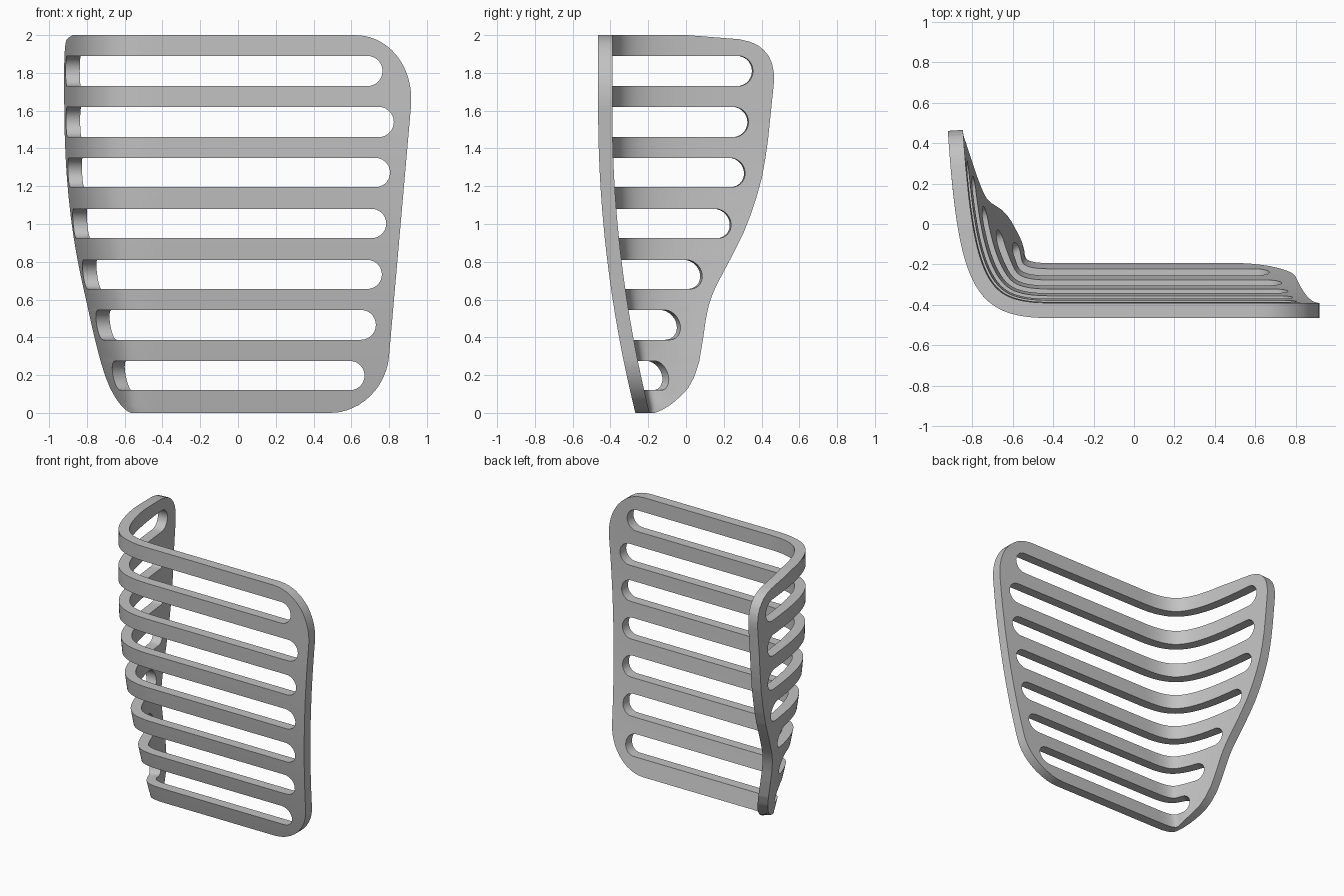
import bpy, bmesh
from math import cos, sin, pi, sqrt
from mathutils import Vector
from mathutils.geometry import interpolate_bezier

cube = bpy.data.objects.get("Cube")
if cube:
    bpy.data.objects.remove(cube)

THICK = 0.075
FRONT_Y, BEND_X = -0.465, -0.42

# Horizontal section of the bent sheet: straight front, then a curved side
side = interpolate_bezier(Vector((BEND_X, FRONT_Y)), Vector((-0.8, FRONT_Y)),
                          Vector((-0.87, -0.3)), Vector((-0.922, 0.48)), 80)
side = [Vector(p[:2]) for p in side]
normals, lengths = [], [0]
for i, p in enumerate(side):
    d = (side[min(i + 1, len(side) - 1)] - side[max(i - 1, 0)]).normalized()
    normals.append(Vector((d.y, -d.x)))
    if i:
        lengths.append(lengths[-1] + (p - side[i - 1]).length)


def lerp(a, b, f):
    return a + (b - a) * f


def table(points, z):
    """Piecewise linear lookup of (z, value) pairs."""
    for (z0, v0), (z1, v1) in zip(points, points[1:]):
        if z <= z1:
            return lerp(v0, v1, max(0, (z - z0) / (z1 - z0)))
    return points[-1][1]


def place(t, z, depth):
    """Point on the sheet: t runs along the section, depth goes inward."""
    lean = 0.197 * max(0, 1 - z / 1.6) ** 2
    if t >= BEND_X:
        return Vector((t, FRONT_Y + lean + depth, z))
    s = BEND_X - t
    i = 0
    while i < len(side) - 2 and lengths[i + 1] < s:
        i += 1
    f = (s - lengths[i]) / (lengths[i + 1] - lengths[i])
    n = normals[i].lerp(normals[i + 1], min(f, 1))
    p = side[i].lerp(side[i + 1], f) + n * depth
    return Vector((p.x + n.x * lean, p.y + lean, z))


def t_at_y(y, z):
    lo, hi = -1.8, BEND_X
    for _ in range(40):
        mid = (lo + hi) / 2
        if place(mid, z, THICK / 2).y > y:
            lo = mid
        else:
            hi = mid
    return lo


def corner(u):
    """Drop of a quarter ellipse, from 0 at u <= 0 to 1 at u = 1."""
    return 1 - sqrt(1 - min(1, max(0, u)) ** 2)


def front_edge(z):
    """Slanted front edge with a rounded corner at each end."""
    return 0.773 + 0.088 * z - 0.28 * corner(1 - z / 0.3) - 0.33 * corner((z - 1.62) / 0.38)


# Outline of the side edge as (z, y)
side_edge = [(0, -0.2), (0.015, -0.155), (0.04, -0.105), (0.08, -0.05), (0.13, 0.0),
             (0.19, 0.035), (0.27, 0.062), (0.4, 0.085), (0.5, 0.1), (0.57, 0.115), (0.64, 0.14),
             (0.7, 0.17), (0.85, 0.25), (0.95, 0.3), (1.05, 0.34), (1.15, 0.373), (1.25, 0.4),
             (1.35, 0.418), (1.45, 0.432), (1.75, 0.463), (1.8, 0.463), (1.85, 0.453),
             (1.89, 0.435), (1.92, 0.41), (1.945, 0.38), (1.965, 0.335), (1.978, 0.28), (2, 0)]

# Slots: bottom, top, front tip x, side tip y
slots = [(0.12, 0.275, 0.67, -0.11), (0.387, 0.545, 0.73, -0.04), (0.656, 0.81, 0.762, 0.08),
         (0.925, 1.08, 0.785, 0.235), (1.195, 1.35, 0.805, 0.31), (1.46, 1.62, 0.825, 0.328),
         (1.73, 1.89, 0.765, 0.352)]

# Rows from bottom to top: height, slot ends, whether the slot is open above
rows, ends_left, ends_right = [], [], []
ARC = 14
for z0, z1, x_tip, y_tip in slots:
    r, zc = (z1 - z0) / 2, (z0 + z1) / 2
    t_tip = t_at_y(y_tip, zc)
    for k in range(ARC + 1):
        a = pi * k / ARC
        z = zc - r * cos(a)
        rows.append((z, k < ARC))
        ends_left.append((z, t_tip + r * (1 - sin(a))))
        ends_right.append((z, x_tip - r * (1 - sin(a))))
for (_, low, *_), (high, *_) in zip(slots, slots[1:]):
    rows += [(lerp(low, high, f), False) for f in (0.25, 0.5, 0.75)]
rows += [(z, False) for z in (0, 0.004, 0.015, 0.04, 0.065, 0.09,
                              1.92, 1.945, 1.965, 1.978, 1.989, 1.996, 2)]
rows.sort()

# Flat sheet in (t, z), with the slot cells left out
EDGE, BEND, FLAT = 3, 30, 6
bm = bmesh.new()
grid = []
for z, _ in rows:
    left, right = t_at_y(table(side_edge, z), z), front_edge(z)
    a = max(table(ends_left, z), left + 0.06)
    b = min(table(ends_right, z), right - 0.06)
    stops = [(left, a, EDGE), (a, BEND_X + 0.02, BEND), (BEND_X + 0.02, b, FLAT), (b, right, EDGE)]
    ts = [lerp(p, q, i / n) for p, q, n in stops for i in range(n)] + [right]
    grid.append([bm.verts.new((t, z, 0)) for t in ts])
for (_, is_open), low, high in zip(rows, grid, grid[1:]):
    for c in range(len(low) - 1):
        if not (is_open and EDGE <= c < EDGE + BEND + FLAT):
            bm.faces.new((low[c], low[c + 1], high[c + 1], high[c]))
bmesh.ops.delete(bm, geom=[v for v in bm.verts if not v.link_faces], context='VERTS')

# Give the sheet its thickness: inner skin, rim walls, then wrap both skins
rim = [(e.link_loops[0].vert, e.link_loops[0].link_loop_next.vert)
       for e in bm.edges if e.is_boundary]
outer_verts, outer_faces = list(bm.verts), list(bm.faces)
inner = {v: bm.verts.new(place(v.co.x, v.co.y, THICK)) for v in outer_verts}
for f in outer_faces:
    bm.faces.new([inner[v] for v in reversed(f.verts)])
for v, w in rim:
    bm.faces.new((w, v, inner[v], inner[w]))
for v in outer_verts:
    v.co = place(v.co.x, v.co.y, 0)
bmesh.ops.recalc_face_normals(bm, faces=bm.faces)

mesh = bpy.data.meshes.new("slotted_corner_guard")
bm.to_mesh(mesh)
bm.free()
guard = bpy.data.objects.new("slotted_corner_guard", mesh)
bpy.context.collection.objects.link(guard)

# Single grey material
grey = bpy.data.materials.new("plain_grey")
grey.use_nodes = True
colour = (0.54, 0.54, 0.54, 1)
grey.diffuse_color = colour
grey.node_tree.nodes["Principled BSDF"].inputs["Base Color"].default_value = colour
mesh.materials.append(grey)

bpy.ops.object.select_all(action='DESELECT')
guard.select_set(True)
bpy.context.view_layer.objects.active = guard
bpy.ops.object.shade_smooth_by_angle(angle=0.6)
